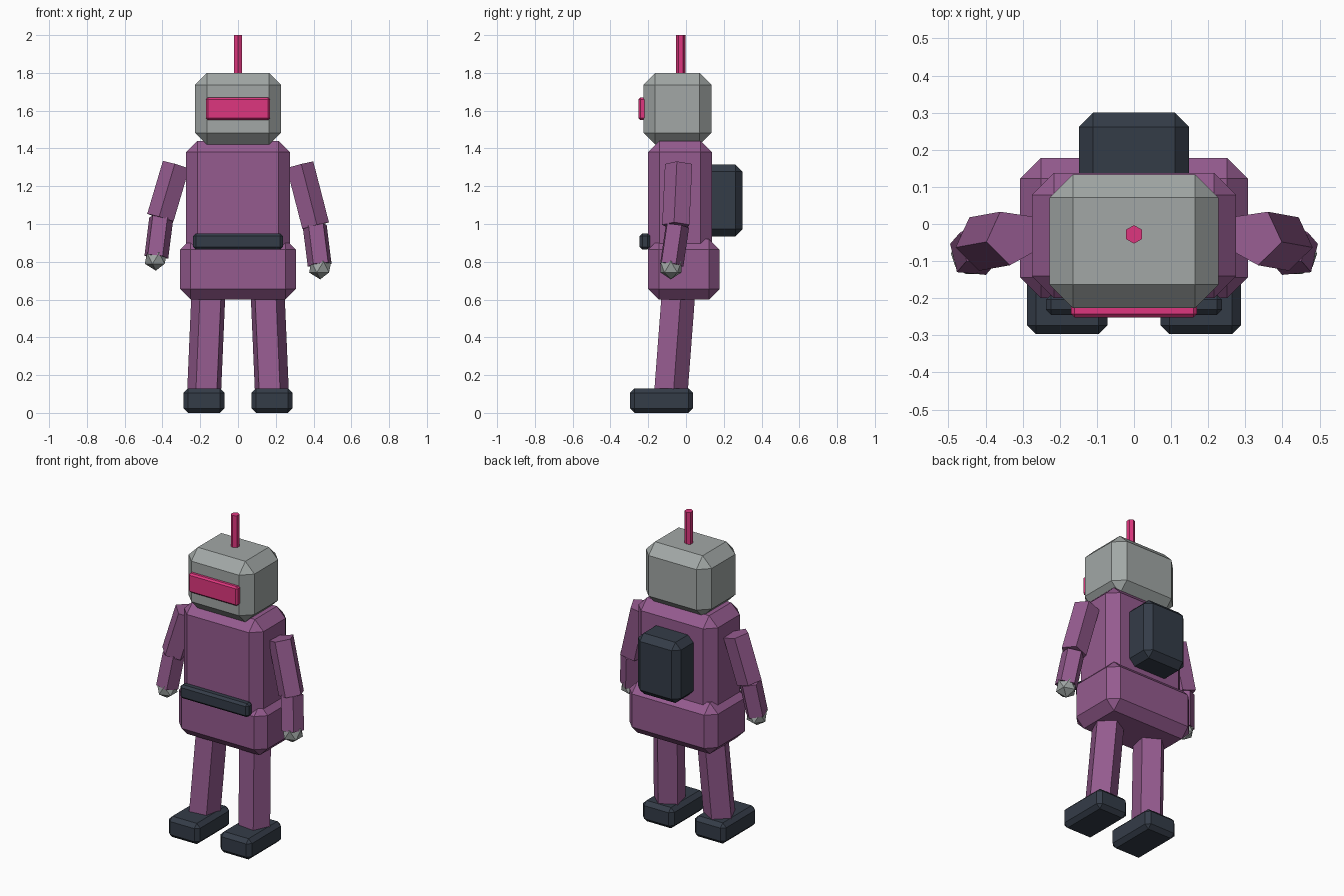
import bpy
import bmesh
from mathutils import Vector, Matrix

cube = bpy.data.objects.get("Cube")
if cube:
    bpy.data.objects.remove(cube, do_unlink=True)


def material(name, r, g, b):
    m = bpy.data.materials.new(name)
    m.use_nodes = True
    m.diffuse_color = (r, g, b, 1)
    m.node_tree.nodes["Principled BSDF"].inputs["Base Color"].default_value = (r, g, b, 1)
    return m


PURPLE = material("purple_suit", 0.30, 0.105, 0.275)
GREY = material("grey_metal", 0.36, 0.39, 0.38)
DARK = material("dark_slate", 0.034, 0.045, 0.064)
PINK = material("hot_pink", 0.73, 0.037, 0.21)


def finish(name, bm, mat):
    mesh = bpy.data.meshes.new(name)
    bmesh.ops.recalc_face_normals(bm, faces=bm.faces)
    bm.to_mesh(mesh)
    bm.free()
    mesh.materials.append(mat)
    obj = bpy.data.objects.new(name, mesh)
    bpy.context.collection.objects.link(obj)
    return obj


def box(name, xs, ys, zs, chamfer, mat):
    """Chamfered box given as (low, high) ranges."""
    lo, hi = (Vector(c) for c in zip(xs, ys, zs))
    bm = bmesh.new()
    fit = Matrix.Translation((lo + hi) / 2) @ Matrix.Diagonal((*(hi - lo), 1))
    bmesh.ops.create_cube(bm, size=1, matrix=fit)
    obj = finish(name, bm, mat)
    bev = obj.modifiers.new("chamfer", "BEVEL")
    bev.width = chamfer
    bev.segments = 1
    return obj


def limb(name, start, end, radius, sides, mat):
    """Faceted tube between two joints."""
    a, b = Vector(start), Vector(end)
    turn = (b - a).to_track_quat("Z", "Y").to_matrix().to_4x4()
    bm = bmesh.new()
    bmesh.ops.create_cone(bm, cap_ends=True, segments=sides, radius1=radius, radius2=radius,
                          depth=(b - a).length, matrix=Matrix.Translation((a + b) / 2) @ turn)
    return finish(name, bm, mat)


# Head, visor and antenna
box("head", (-0.228, 0.228), (-0.226, 0.134), (1.42, 1.80), 0.063, GREY)
box("visor", (-0.17, 0.17), (-0.252, -0.20), (1.55, 1.67), 0.01, PINK)
limb("antenna", (0, -0.028, 1.76), (0, -0.028, 2.0), 0.025, 6, PINK)

# Body
box("torso", (-0.275, 0.275), (-0.20, 0.138), (0.80, 1.44), 0.06, PURPLE)
box("hips", (-0.307, 0.307), (-0.20, 0.178), (0.60, 0.92), 0.056, PURPLE)
box("belt", (-0.237, 0.237), (-0.245, -0.19), (0.865, 0.95), 0.014, DARK)
box("backpack", (-0.148, 0.148), (0.09, 0.30), (0.935, 1.315), 0.038, DARK)

# Legs, feet, arms and hands; the right arm bends a little higher
for side, s, lift in (("left", 1, 0.0), ("right", -1, 0.042)):
    limb(side + "_leg", (s * 0.152, -0.043, 0.67), (s * 0.177, -0.087, 0.09), 0.095, 5, PURPLE)
    box(side + "_foot", sorted((s * 0.071, s * 0.288)), (-0.297, 0.037), (0, 0.13), 0.024, DARK)
    shoulder = (s * 0.325, -0.035, 1.312)
    elbow = (s * 0.408, -0.05, 0.99 + lift)
    wrist = (s * 0.434, -0.08, 0.785 + lift)
    limb(side + "_upper_arm", shoulder, elbow, 0.077, 5, PURPLE)
    limb(side + "_forearm", elbow, wrist, 0.067, 5, PURPLE)
    bm = bmesh.new()
    hand = Matrix.Translation((s * 0.435, -0.08, 0.772 + lift * 1.1))
    bmesh.ops.create_icosphere(bm, subdivisions=1, radius=0.065, matrix=hand)
    finish(side + "_hand", bm, GREY)
